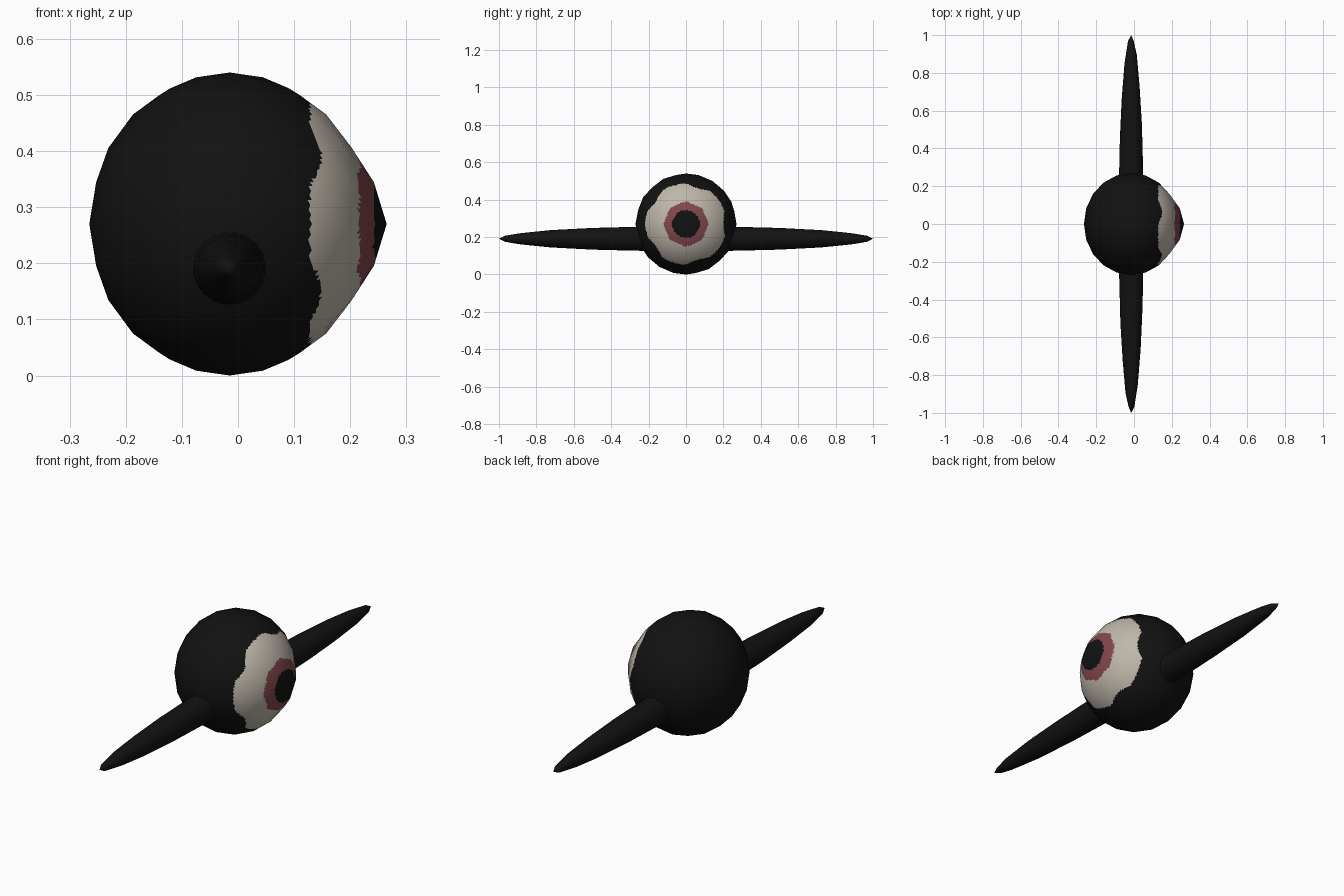
import bpy, bmesh, math
from mathutils import Matrix, Vector

if "Cube" in bpy.data.objects:
    bpy.data.objects.remove(bpy.data.objects["Cube"])

CX, CZ = -0.015, 0.27          # eyeball centre
RX, RR = 0.25, 0.27            # eyeball half depth and radius


def material(name, rgb):
    m = bpy.data.materials.new(name)
    m.diffuse_color = (*rgb, 1)
    m.use_nodes = True
    m.node_tree.nodes["Principled BSDF"].inputs["Base Color"].default_value = m.diffuse_color
    return m


black = material("black", (0.006, 0.006, 0.006))
cream = material("cream", (0.52, 0.47, 0.40))
red = material("dull red", (0.22, 0.062, 0.072))


def add_object(name, bm, mats):
    me = bpy.data.meshes.new(name)
    bm.to_mesh(me)
    bm.free()
    for m in mats:
        me.materials.append(m)
    me.shade_smooth()
    ob = bpy.data.objects.new(name, me)
    bpy.context.collection.objects.link(ob)
    return ob


# Eyeball: flattened ball with a bulging cornea towards +x
bm = bmesh.new()
bmesh.ops.create_icosphere(bm, subdivisions=3, radius=1,
                           matrix=Matrix.Rotation(math.pi / 2, 4, 'Z'))
for v in bm.verts:
    v.co = Vector((v.co.x * RX, v.co.y * RR, v.co.z * RR))
    r = math.hypot(v.co.y, v.co.z)
    if v.co.x > 0 and r < 0.14:
        v.co.x += 0.03 * (1 - (r / 0.14) ** 2)

# Fine faces on the front so the painted edges can be ragged
front = [f for f in bm.faces if f.calc_center_median().x > 0.08]
edges = list({e for f in front for e in f.edges})
bmesh.ops.subdivide_edges(bm, edges=edges, cuts=7, use_grid_fill=True)
bmesh.ops.triangulate(bm, faces=[f for f in bm.faces if len(f.verts) > 4])

# Pupil, iris, white with ragged edge, black shell
for f in bm.faces:
    c = f.calc_center_median()
    r, a = math.hypot(c.y, c.z), math.atan2(c.z, c.y)
    edge = 0.143 + 0.02 * max(0, -math.cos(5 * (a - math.pi)))
    if c.x > 0.17 and r < 0.074:
        f.material_index = 0
    elif c.x > 0.17 and r < 0.115 + 0.003 * math.cos(8 * a):
        f.material_index = 2
    elif c.x > edge:
        f.material_index = 1
eye = add_object("eyeball", bm, [black, cream, red])

# Soft round shading across the fine faces
eye.data.normals_split_custom_set_from_vertices(
    [Vector((v.co.x / RX**2, v.co.y / RR**2, v.co.z / RR**2)).normalized()
     for v in eye.data.vertices])
eye.location = (CX, 0, CZ)

# Arms: one long pointed spindle through the eyeball
bm = bmesh.new()
bmesh.ops.create_icosphere(bm, subdivisions=3, radius=1,
                           matrix=Matrix.Rotation(math.pi / 2, 4, 'X'))
bmesh.ops.scale(bm, vec=(0.067, 1, 0.067), verts=bm.verts)
arms = add_object("arms", bm, [black])
arms.location = (CX, 0, 0.191)
